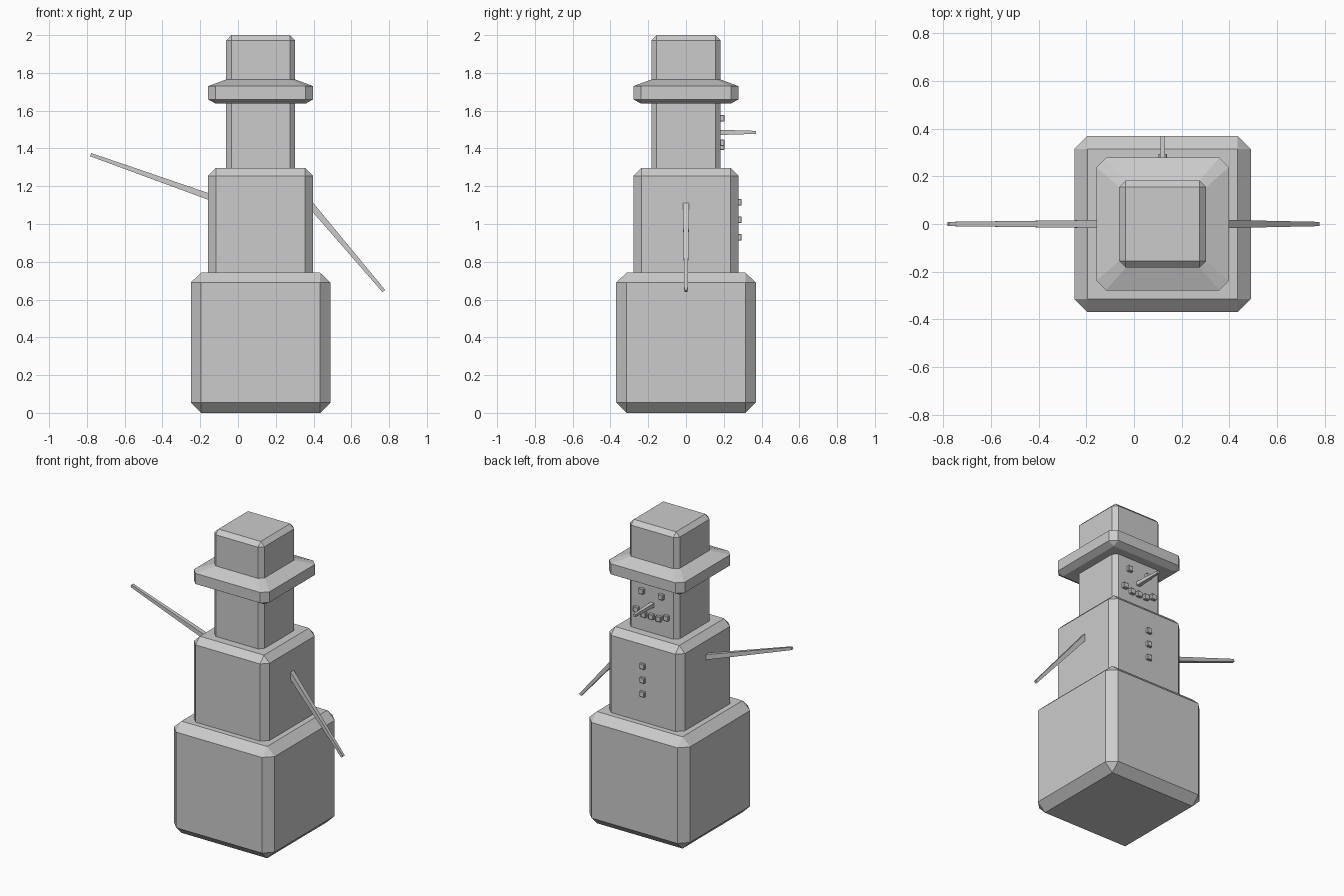
import bpy, bmesh
from mathutils import Vector

if "Cube" in bpy.data.objects:
    bpy.data.objects.remove(bpy.data.objects["Cube"])

CX = 0.12  # body axis is offset so the whole model is centred


def finish(name, bm):
    bmesh.ops.recalc_face_normals(bm, faces=bm.faces)
    me = bpy.data.meshes.new(name)
    bm.to_mesh(me)
    bm.free()
    ob = bpy.data.objects.new(name, me)
    bpy.context.collection.objects.link(ob)
    return ob


def stack(name, rings, cap_bottom=True, cap_top=True):
    """Loft square rings (half width, corner cut, z)."""
    bm = bmesh.new()
    loops = []
    for h, c, z in rings:
        k = h - c
        pts = [(k, -h), (h, -k), (h, k), (k, h), (-k, h), (-h, k), (-h, -k), (-k, -h)]
        # the first of each pair is reordered so that the loop runs counter-clockwise
        pts = [(-k, -h), (k, -h), (h, -k), (h, k), (k, h), (-k, h), (-h, k), (-h, -k)]
        loops.append([bm.verts.new((CX + x, y, z)) for x, y in pts])
    for a, b in zip(loops, loops[1:]):
        for i in range(8):
            j = (i + 1) % 8
            bm.faces.new((a[i], a[j], b[j], b[i]))
    if cap_bottom:
        bm.faces.new(loops[0][::-1])
    if cap_top:
        bm.faces.new(loops[-1])
    bmesh.ops.remove_doubles(bm, verts=bm.verts, dist=1e-4)
    return finish(name, bm)


def stick(name, start, end, r0, r1):
    """Tapered square rod between two points."""
    start, end = Vector(start), Vector(end)
    d = (end - start).normalized()
    up = Vector((0, 0, 1))
    side = d.cross(up).normalized()
    up = side.cross(d)
    bm = bmesh.new()
    loops = []
    for p, r in ((start, r0), (end, r1)):
        loops.append([bm.verts.new(p + side * a * r + up * b * r)
                      for a, b in ((-1, -1), (1, -1), (1, 1), (-1, 1))])
    for i in range(4):
        j = (i + 1) % 4
        bm.faces.new((loops[0][i], loops[0][j], loops[1][j], loops[1][i]))
    bm.faces.new(loops[0][::-1])
    bm.faces.new(loops[1])
    return finish(name, bm)


def lump(name, x, y, z, size=0.036):
    """Small bevelled cube."""
    bm = bmesh.new()
    bmesh.ops.create_cube(bm, size=size)
    bmesh.ops.bevel(bm, geom=bm.edges[:], offset=0.003, segments=1, affect='EDGES')
    bmesh.ops.translate(bm, verts=bm.verts, vec=(CX + x, y, z))
    return finish(name, bm)


# stacked body blocks
stack("base_block", [(0.315, 0, 0), (0.37, 0.055, 0.055), (0.37, 0.055, 0.69), (0.315, 0, 0.742)])
stack("middle_block", [(0.278, 0.042, 0.735), (0.278, 0.042, 1.255), (0.236, 0, 1.297)], cap_bottom=False)
stack("head_block", [(0.183, 0.028, 1.29), (0.183, 0.028, 1.64)], cap_bottom=False, cap_top=False)

# hat: brim and crown
stack("hat", [(0.238, 0, 1.637), (0.278, 0.04, 1.66), (0.278, 0.04, 1.73),
              (0.183, 0.028, 1.765), (0.183, 0.028, 1.972), (0.155, 0, 2.0)])

# stick arms
stick("raised_arm", (CX - 0.26, 0, 1.14), (-0.78, 0, 1.367), 0.017, 0.009)
stick("lowered_arm", (CX + 0.26, 0, 1.107), (0.772, 0, 0.645), 0.017, 0.009)

# nose
stick("nose", (CX, 0.17, 1.485), (CX, 0.37, 1.485), 0.014, 0.008)

# buttons, eyes and mouth on the +y side
for i in range(3):
    lump(f"button_{i + 1}", 0, 0.276, 0.93 + i * 0.0925)
for i, s in enumerate((-1, 1)):
    lump(f"eye_{i + 1}", s * 0.072, 0.185, 1.56)
for i in range(-2, 3):
    lump(f"mouth_{i + 3}", i * 0.055, 0.185, 1.43 if abs(i) == 2 else 1.41)
